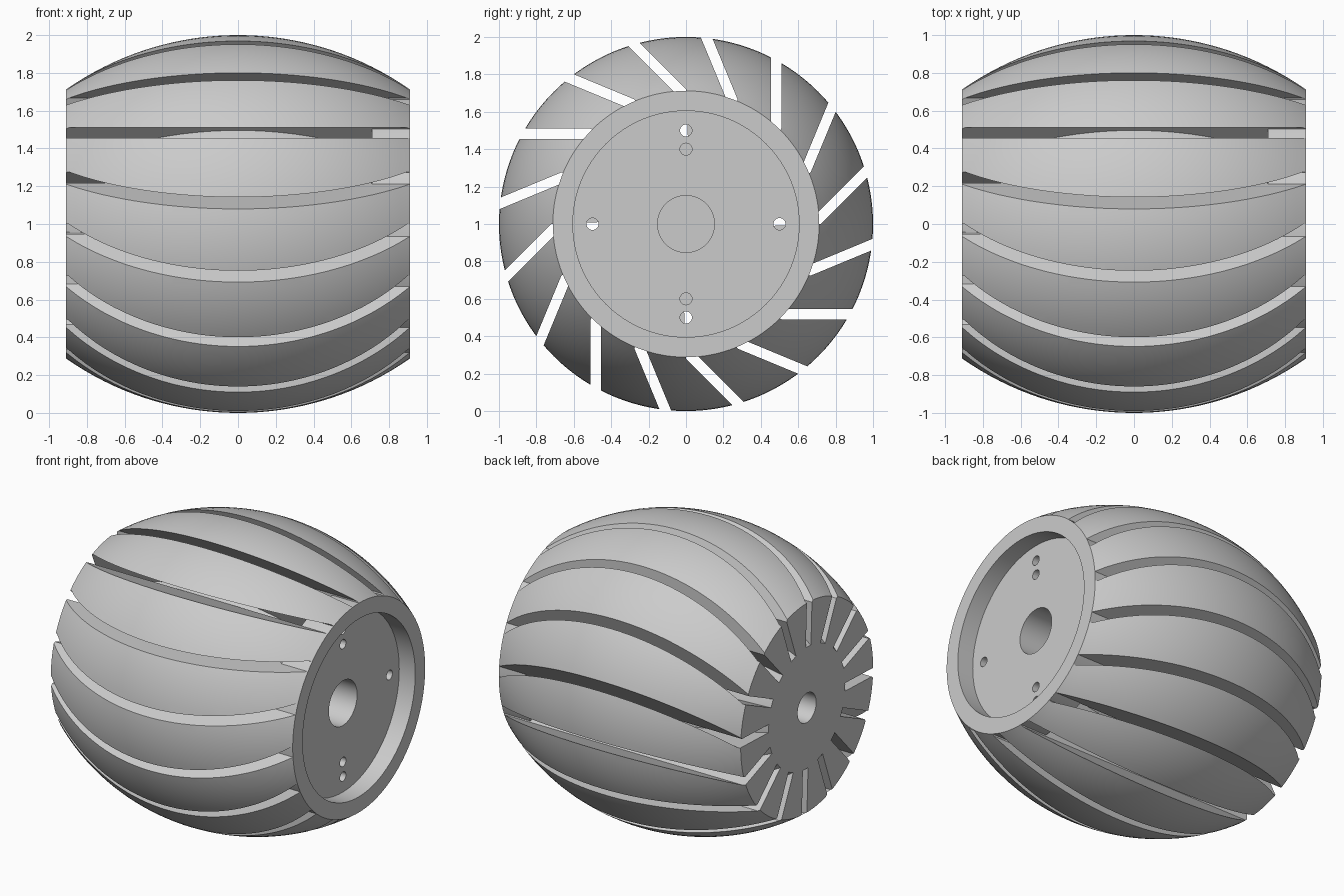
import bpy, bmesh, math
from mathutils import Vector

if "Cube" in bpy.data.objects:
    bpy.data.objects.remove(bpy.data.objects["Cube"])

HALF = 0.91          # half length along x
END_R = 0.712        # radius at both ends
SLOTS = 16
AXIS_Z = 1.0

grey = bpy.data.materials.new("light_grey")
grey.use_nodes = True
grey.diffuse_color = (0.6, 0.6, 0.6, 1)
grey.node_tree.nodes["Principled BSDF"].inputs["Base Color"].default_value = (0.6, 0.6, 0.6, 1)


def revolve(bm, profile, segs, y=0.0, z=0.0):
    """Closed solid of revolution around an axis parallel to x; profile is (x, radius)."""
    rings = []
    for px, r in profile:
        rings.append([bm.verts.new((px, y + r * math.cos(i * math.tau / segs),
                                    AXIS_Z + z + r * math.sin(i * math.tau / segs)))
                      for i in range(segs)])
    for a, b in zip(rings, rings[1:]):
        for i in range(segs):
            j = (i + 1) % segs
            bm.faces.new((a[i], a[j], b[j], b[i]))
    bm.faces.new(rings[0])
    bm.faces.new(rings[-1])


def finish(bm, name):
    bmesh.ops.recalc_face_normals(bm, faces=bm.faces)
    mesh = bpy.data.meshes.new(name)
    bm.to_mesh(mesh)
    bm.free()
    obj = bpy.data.objects.new(name, mesh)
    bpy.context.collection.objects.link(obj)
    mesh.materials.append(grey)
    return obj


def solid(name, profile, segs):
    bm = bmesh.new()
    revolve(bm, profile, segs)
    return finish(bm, name)


def cut(target, cutter):
    """Subtract cutter from target, then remove the cutter."""
    mod = target.modifiers.new("cut", "BOOLEAN")
    mod.operation = "DIFFERENCE"
    mod.solver = "EXACT"
    mod.object = cutter
    cutter.hide_render = True
    bpy.context.view_layer.objects.active = target
    bpy.ops.object.modifier_apply(modifier=mod.name)
    bpy.data.objects.remove(cutter)


def barrel_radius(x):
    sag = 1 - END_R
    big = (HALF ** 2 + sag ** 2) / (2 * sag)
    return 1 - big + math.sqrt(big ** 2 - x ** 2)


# Barrel-shaped drum
STEPS = 36
xs = [-HALF + 2 * HALF * i / STEPS for i in range(STEPS + 1)]
drum = solid("slotted_drum", [(x, barrel_radius(x)) for x in xs], 128)

# Bent slots: offset from the axis outside, radial inside
w, off = 0.0275, 0.4825
bend = Vector((-math.sqrt(0.71 ** 2 - off ** 2), off))
d1 = Vector((1, 0))
d2 = -bend.normalized()
n1, n2 = Vector((-d1.y, d1.x)), Vector((-d2.y, d2.x))
miter = (n1 + n2) / (1 + n1.dot(n2))
line = [(Vector((-1.3, off)), n1), (bend, miter), (bend.normalized() * 0.35, n2)]
outline = [p + n * w for p, n in line] + [p - n * w for p, n in reversed(line)]

bm = bmesh.new()
for k in range(SLOTS):
    c, s = math.cos(k * math.tau / SLOTS), math.sin(k * math.tau / SLOTS)
    ends = [[bm.verts.new((x, p.x * c - p.y * s, AXIS_Z + p.x * s + p.y * c)) for p in outline]
            for x in (-1.1, 1.1)]
    n = len(outline)
    for i in range(n):
        j = (i + 1) % n
        bm.faces.new((ends[0][i], ends[0][j], ends[1][j], ends[1][i]))
    # Caps split at the bend
    for e in ends:
        bm.faces.new((e[0], e[1], e[4], e[5]))
        bm.faces.new((e[1], e[2], e[3], e[4]))
slots = finish(bm, "slot_cutter")

# Slot floor follows the barrel; the flange keeps its full radius at one end
floor = [(-1.3, barrel_radius(HALF) - 0.3)]
floor += [(x, barrel_radius(x) - 0.3) for x in xs if x < 0.7]
floor += [(0.71, barrel_radius(0.71) - 0.3), (0.71, END_R), (1.3, END_R)]
cut(slots, solid("slot_floor", floor, 128))
cut(drum, slots)

# Recess in the flange with the wide blind bore
cut(drum, solid("recess_cutter", [(0.3, 0.152), (0.79, 0.152), (0.79, 0.605), (1.1, 0.605)], 96))

# Narrow blind bore at the other end
cut(drum, solid("bore_cutter", [(-1.1, 0.1), (-0.6, 0.1)], 48))

# Long pin holes
bm = bmesh.new()
for y, z in ((0, 0.5), (0, 0.4), (0, -0.4), (0, -0.5), (-0.5, 0), (0.5, 0)):
    revolve(bm, [(-0.83, 0.032), (1.1, 0.032)], 24, y, z)
cut(drum, finish(bm, "pin_hole_cutter"))

# Smooth curved skin, sharp slot edges
bpy.ops.object.select_all(action="DESELECT")
drum.select_set(True)
bpy.context.view_layer.objects.active = drum
bpy.ops.object.shade_smooth_by_angle(angle=math.radians(25))
